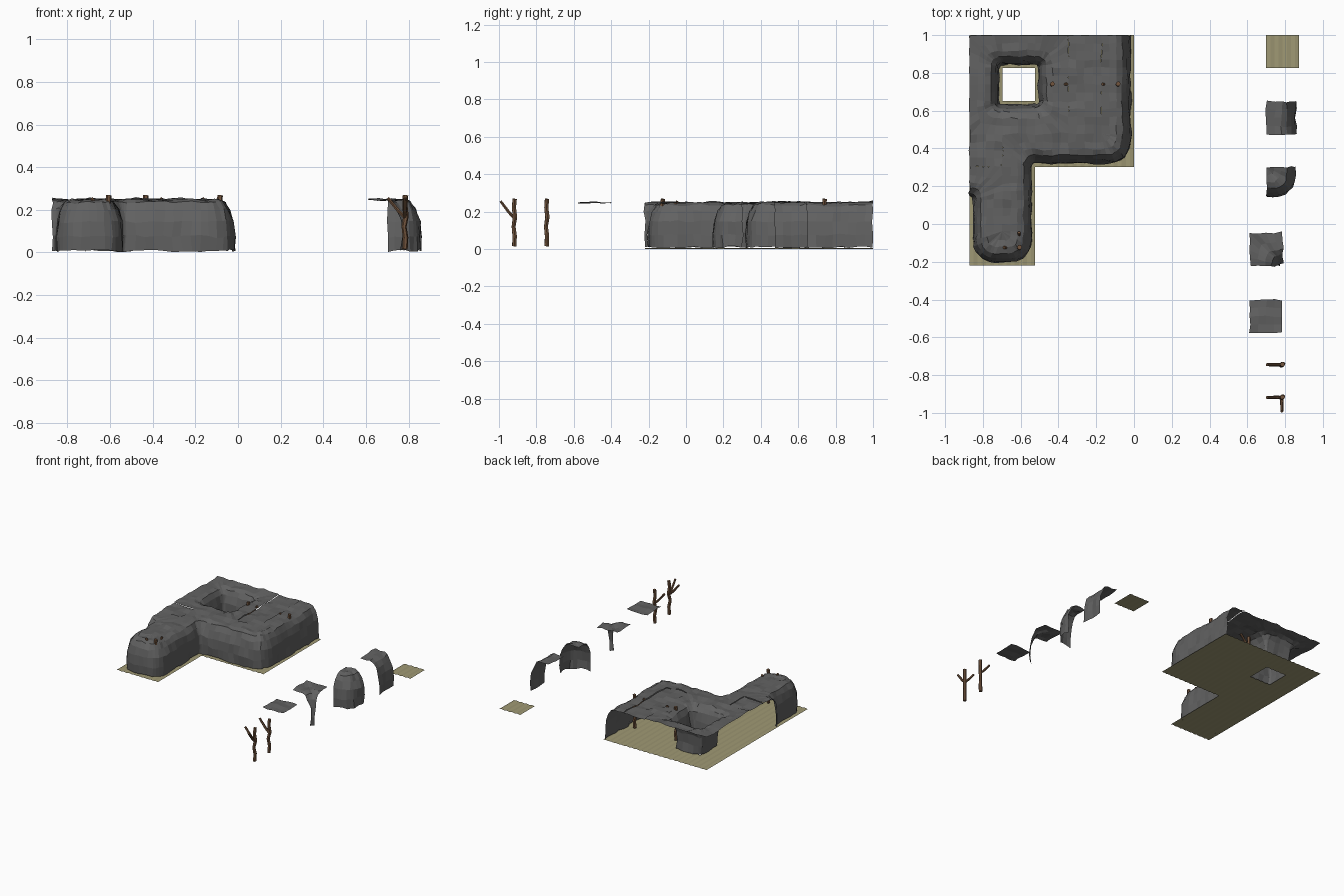
import bpy, bmesh, math
from mathutils import Vector, noise

if "Cube" in bpy.data.objects:
    bpy.data.objects.remove(bpy.data.objects["Cube"])

T = 1.22 / 7            # tile size
X0, Y0 = -5 * T, -0.22  # lower-left corner of the tile map
SEG = 4

# wall profile: distance across the tile, height
PROFILE = [(0, .250), (.25, .246), (.46, .247), (.64, .235), (.77, .2),
           (.86, .145), (.90, .075), (.89, .008)]


def material(name, col):
    m = bpy.data.materials.new(name)
    m.diffuse_color = (*col, 1)
    m.use_nodes = True
    m.node_tree.nodes["Principled BSDF"].inputs["Base Color"].default_value = m.diffuse_color
    return m


ROCK = material("rock", (.12, .12, .12))
WOOD = material("wood", (.16, .085, .045))
SAND = material("floor", (.34, .31, .17))


def rough(p):
    """Jagged offset that depends only on position, so tile seams match."""
    q = Vector((p.x, p.y, p.z * 1.2)) + Vector((3.31, 7.17, 1.73))
    d = noise.noise_vector(q * 13) * .012 + noise.noise_vector(q * 41) * .011
    r = p + Vector((d.x * .7, d.y * .7, d.z * .8))
    r.y = min(r.y, 1)
    r.z = max(r.z, .002)
    return r


def square_path():
    """Directions along two sides of a unit square, (1,0) to (1,1) to (0,1)."""
    a = [(1, i / SEG) for i in range(SEG)]
    return a + [(1 - i / SEG, 1) for i in range(SEG + 1)]


def tile_rows(kind):
    if kind == "flat":
        return [[(i / SEG, j / SEG, .246) for j in range(SEG + 1)] for i in range(SEG + 1)]
    if kind == "wall":
        return [[(u, j / SEG, z) for j in range(SEG + 1)] for u, z in PROFILE]
    rows = []
    for u, z in PROFILE:
        row = []
        for x, y in square_path():
            if kind == "outer":
                s = u / (x ** 3 + y ** 3) ** (1 / 3)
                row.append((x * s, y * s, z))
            else:           # inner corner: flared pillar around (1, 1)
                r = 1 - u
                k = r * r
                s = r * (k + (1 - k) / math.hypot(x, y))
                row.append((1 - x * s, 1 - y * s, z))
        rows.append(row)
    if kind == "outer":     # close the rounded roof to the inner corner square
        rows[0] = [(0, 0, PROFILE[0][1])] * len(rows[0])
    return rows


def add_tile(bm, kind, turn, cx, cy):
    c, s = [(1, 0), (0, 1), (-1, 0), (0, -1)][turn % 4]
    grid = []
    for row in tile_rows(kind):
        line = []
        for u, v, z in row:
            a, b = (u - .5) * T, (v - .5) * T
            line.append(bm.verts.new(rough(Vector((cx + a * c - b * s, cy + a * s + b * c, z)))))
        grid.append(line)
    for i in range(len(grid) - 1):
        for j in range(len(grid[0]) - 1):
            bm.faces.new((grid[i][j], grid[i + 1][j], grid[i + 1][j + 1], grid[i][j + 1]))


def finish(bm, name, mat):
    bmesh.ops.remove_doubles(bm, verts=bm.verts, dist=.0008)
    bmesh.ops.recalc_face_normals(bm, faces=bm.faces)
    up = sum(f.normal.z * f.calc_area() for f in bm.faces)
    if up < 0:
        bmesh.ops.reverse_faces(bm, faces=bm.faces)
    me = bpy.data.meshes.new(name)
    bm.to_mesh(me)
    bm.free()
    me.materials.append(mat)
    ob = bpy.data.objects.new(name, me)
    bpy.context.collection.objects.link(ob)


def add_floor(bm, x, y):
    """Floor tile with shallow ribs running along y."""
    n = 8
    for i in range(n):
        xa, xb = x + T * i / n, x + T * (i + 1) / n
        za, zb = (.004 * (i % 2), .004 * ((i + 1) % 2))
        bm.faces.new([bm.verts.new(p) for p in
                      ((xa, y, za), (xb, y, zb), (xb, y + T, zb), (xa, y + T, za))])


# tile map: wide chamber with a pit, plus a narrow passage
cells = {(c, r) for c in range(5) for r in range(7) if (c < 2 or r > 2) and (c, r) != (1, 5)}


def is_void(c, r):
    opening = (c < 0 and r >= 2) or (r > 6 and c < 5)
    return (c, r) not in cells and not opening


SIDES = [(1, 0), (0, 1), (-1, 0), (0, -1)]
DIAGS = [(1, 1), (-1, 1), (-1, -1), (1, -1)]


def classify(c, r):
    e = [is_void(c + a, r + b) for a, b in SIDES]
    for k in range(4):
        if e[k] and e[(k + 1) % 4]:
            return "outer", k
    for k in range(4):
        if e[k]:
            return "wall", k
    for k, (a, b) in enumerate(DIAGS):
        if is_void(c + a, r + b):
            return "inner", k
    return "flat", 0


# assembled cave
shell, ground = bmesh.new(), bmesh.new()
for c, r in sorted(cells):
    kind, turn = classify(c, r)
    add_tile(shell, kind, turn, X0 + (c + .5) * T, Y0 + (r + .5) * T)
    add_floor(ground, X0 + c * T, Y0 + r * T)
finish(shell, "cave_shell", ROCK)
finish(ground, "cave_floor", SAND)

# loose sample tiles
for name, kind, turn, x, y in [("wall_tile", "wall", 0, .787, .563),
                               ("outer_corner_tile", "outer", 3, .787, .213),
                               ("inner_corner_tile", "inner", 3, .699, -.135),
                               ("roof_tile", "flat", 0, .699, -.487)]:
    bm = bmesh.new()
    add_tile(bm, kind, turn, x, y)
    finish(bm, name, ROCK)
bm = bmesh.new()
add_floor(bm, .70, 1 - T)
finish(bm, "floor_tile", SAND)


# timber props: bent trunk with one or two branches
def prop(name, x, y, branches):
    cu = bpy.data.curves.new(name, "CURVE")
    cu.dimensions = "3D"
    cu.bevel_depth = .013
    cu.bevel_resolution = 1
    cu.use_fill_caps = True
    trunk = [(0, 0, .015, 1), (.003, .002, .07, 1), (-.004, -.004, .12, .9),
             (.005, .004, .17, 1), (0, -.002, .22, .95), (.003, .002, .268, 1)]
    limbs = [[(0, 0, .165, .65), (a * .03, b * .03, .195, .7),
              (a * .055, b * .055, .225, .65), (a * .08, b * .08, .256, .6)] for a, b in branches]
    for pts in [trunk] + limbs:
        sp = cu.splines.new("POLY")
        sp.points.add(len(pts) - 1)
        for p, (px, py, pz, rad) in zip(sp.points, pts):
            p.co = (x + px, y + py, pz, 1)
            p.radius = rad
        sp.use_smooth = False
    cu.materials.append(WOOD)
    ob = bpy.data.objects.new(name, cu)
    bpy.context.collection.objects.link(ob)
    bpy.ops.object.select_all(action="DESELECT")
    ob.select_set(True)
    bpy.context.view_layer.objects.active = ob
    bpy.ops.object.convert(target="MESH")


prop("prop_single", .783, -.745, [(-1, 0)])
prop("prop_double", .783, -.918, [(-1, 0), (0, -.92)])
prop("prop_by_pit", -.435, .74, [(1, 0)])
prop("prop_by_wall", -.087, .74, [(-1, 0)])
prop("prop_in_passage", -.609, -.125, [(-1, 0), (0, 1)])
